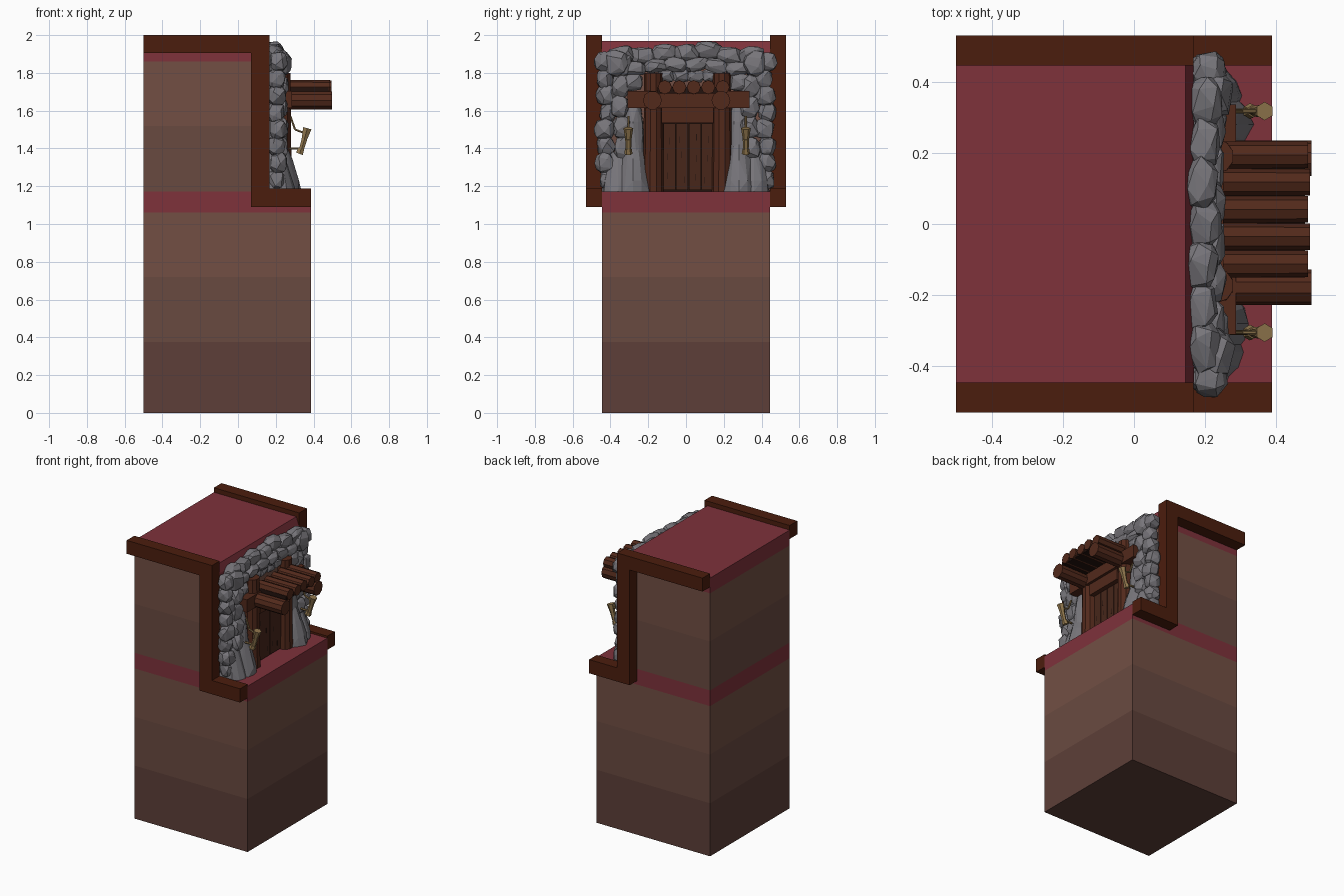
import bpy, bmesh, math, random
from mathutils import Vector

if "Cube" in bpy.data.objects:
    bpy.data.objects.remove(bpy.data.objects["Cube"])

random.seed(7)


def material(name, hex_code):
    vals = [int(hex_code[i:i + 2], 16) / 255 for i in (0, 2, 4)]
    m = bpy.data.materials.new(name)
    m.diffuse_color = [v / 12.92 if v < 0.04 else ((v + 0.055) / 1.055) ** 2.4 for v in vals] + [1]
    m.use_nodes = True
    m.node_tree.nodes["Principled BSDF"].inputs["Base Color"].default_value = m.diffuse_color
    return m


RED = material("red_turf", "7e323b")
SOIL = [material("soil_deep", "5d3f38"), material("soil_mid", "694a40"), material("soil_top", "724f44")]
TRIM = material("trim_wood", "4b1d0d")
LOG = material("log_wood", "52291b")
DARK = material("door_wood", "47261a")
GAP = material("dark_gap", "22120d")
STONE = material("stone", "77757a")
TAN = material("torch_wood", "92784e")


def finish(name, bm, mat):
    bmesh.ops.recalc_face_normals(bm, faces=bm.faces)
    me = bpy.data.meshes.new(name)
    bm.to_mesh(me)
    bm.free()
    me.materials.append(mat)
    ob = bpy.data.objects.new(name, me)
    bpy.context.collection.objects.link(ob)
    return ob


def prism(name, profile, y0, y1, mat):
    """Extrude an xz profile along y."""
    bm = bmesh.new()
    f = bm.faces.new([bm.verts.new((x, y0, z)) for x, z in profile])
    ext = bmesh.ops.extrude_face_region(bm, geom=[f])
    bmesh.ops.translate(bm, vec=(0, y1 - y0, 0),
                        verts=[v for v in ext["geom"] if isinstance(v, bmesh.types.BMVert)])
    return finish(name, bm, mat)


def box(name, x0, x1, y0, y1, z0, z1, mat):
    return prism(name, [(x0, z0), (x1, z0), (x1, z1), (x0, z1)], y0, y1, mat)


def log(name, a, b, r1, r2, mat, sides=8):
    """Faceted tapered cylinder from a to b."""
    a, b = Vector(a), Vector(b)
    bm = bmesh.new()
    bmesh.ops.create_cone(bm, cap_ends=True, segments=sides, radius1=r1, radius2=r2, depth=(b - a).length)
    bmesh.ops.rotate(bm, verts=bm.verts, matrix=Vector((0, 0, 1)).rotation_difference(b - a).to_matrix())
    bmesh.ops.translate(bm, verts=bm.verts, vec=(a + b) / 2)
    return finish(name, bm, mat)


def hull(name, points, mat):
    bm = bmesh.new()
    for p in points:
        bm.verts.new(p)
    bmesh.ops.convex_hull(bm, input=bm.verts)
    bmesh.ops.delete(bm, geom=[v for v in bm.verts if not v.link_faces], context="VERTS")
    return finish(name, bm, mat)


def rock(name, centre, half, n=22):
    """Chunky convex boulder: jittered, squared-off sphere points."""
    tilt = random.uniform(-0.2, 0.2)
    pts = []
    for i in range(n):
        h = 1 - 2 * (i + 0.5) / n
        t = i * 2.4 + random.uniform(-0.35, 0.35)
        r = math.sqrt(1 - h * h)
        d = [math.copysign(abs(c) ** 0.75, c) * random.uniform(0.88, 1.06)
             for c in (r * math.cos(t), r * math.sin(t), h)]
        x, y, z = (c * s for c, s in zip(d, half))
        pts.append(Vector(centre) + Vector((x, y * math.cos(tilt) - z * math.sin(tilt),
                                            y * math.sin(tilt) + z * math.cos(tilt))))
    return hull(name, pts, STONE)


# stepped cliff in soil bands with turf caps
W = 0.445
for i, (z0, z1) in enumerate([(0, 0.375), (0.375, 0.72), (0.72, 1.062)]):
    box(f"lower_soil_{i}", -0.5, 0.387, -W, W, z0, z1, SOIL[i])
box("lower_turf", -0.5, 0.387, -W, W, 1.062, 1.173, RED)
box("upper_soil_0", -0.5, 0.155, -W, W, 1.173, 1.52, SOIL[1])
box("upper_soil_1", -0.5, 0.155, -W, W, 1.52, 1.86, SOIL[2])
prism("upper_turf", [(-0.5, 1.86), (0.168, 1.86), (0.165, 1.91), (0.145, 1.968), (-0.5, 1.968)], -W, W, RED)

# stepped wooden trim on both sides
step = [(-0.5, 1.905), (0.07, 1.905), (0.07, 1.09), (0.387, 1.09), (0.387, 1.187),
        (0.167, 1.187), (0.167, 2.0), (-0.5, 2.0)]
for s, n in ((-1, "front"), (1, "back")):
    prism(f"trim_{n}", step, s * W, s * 0.53, TRIM)

# stone surround
for s, n in ((-1, "left"), (1, "right")):
    for i in range(8):
        z = 1.235 + i * 0.089
        big = 1 if i % 2 else 0.85
        rock(f"outer_rock_{n}_{i}", (0.205 + random.uniform(-0.01, 0.012),
             s * (0.42 + random.uniform(-0.012, 0.012)), z), (0.052, 0.058 * big, 0.058))
    for i in range(5):
        rock(f"inner_rock_{n}_{i}", (0.215, s * (0.345 + random.uniform(-0.015, 0.015)), 1.4 + i * 0.11),
             (0.056, 0.055, 0.066))
    # flared buttress stones beside the door
    for i, (cy, w, top, reach) in enumerate([(0.28, 0.095, 1.42, 0.335), (0.36, 0.085, 1.38, 0.305),
                                             (0.28, 0.075, 1.62, 0.285)]):
        pts = []
        for z, k in ((1.173, 1.0), (1.23, 0.92), (top - 0.08, 0.72), (top, 0.55)):
            for j in range(7):
                a = math.pi * (j / 6 - 0.5)
                q = k * random.uniform(0.92, 1.04)
                pts.append((0.165 + (reach - 0.165) * q * max(0, math.cos(a)) ** 0.6,
                            s * cy + w * q * math.sin(a), z))
        hull(f"buttress_{n}_{i}", pts, STONE)
    rock(f"shoulder_rock_{n}", (0.215, s * 0.285, 1.75), (0.05, 0.065, 0.05))
    rock(f"corner_rock_{n}", (0.22, s * 0.365, 1.85), (0.065, 0.07, 0.075))

# arch stones, two uneven courses
for i in range(7):
    y = -0.345 + i * 0.115
    rock(f"arch_rock_{i}", (0.195 + random.uniform(-0.008, 0.012), y, 1.915 - 0.25 * y * y + random.uniform(-0.012, 0.012)),
         (0.05, 0.075, 0.05))
for i in range(6):
    y = -0.27 + i * 0.108
    rock(f"arch_under_rock_{i}", (0.215, y, 1.845 - 0.3 * y * y), (0.045, 0.07, 0.04))
for i in range(4):
    rock(f"lintel_rock_{i}", (0.2, -0.105 + i * 0.077, 1.785), (0.045, 0.05, 0.038))

# door posts, cross beam and lintel
for y, n in ((-0.173, "left"), (0.19, "right")):
    log(f"post_{n}", (0.232, y, 1.173), (0.232, y, 1.8), 0.055, 0.048, LOG, 10)
    log(f"roof_side_log_{n}", (0.23, y - 0.005, 1.655), (0.498, y - 0.005, 1.655), 0.05, 0.05, LOG, 10)
box("cross_beam", 0.2, 0.287, -0.31, 0.335, 1.615, 1.705, LOG)
box("door_lintel", 0.17, 0.268, -0.13, 0.145, 1.535, 1.615, LOG)

# roof logs across the porch
for i in range(5):
    y = -0.112 + i * 0.0765
    log(f"roof_log_{i}", (0.25, y, 1.724), (0.488 + 0.006 * (i % 2), y, 1.724), 0.038, 0.037, LOG)
box("roof_underside", 0.25, 0.48, -0.15, 0.17, 1.69, 1.722, GAP)

# double plank door
box("door_recess", 0.15, 0.225, -0.135, 0.15, 1.173, 1.54, GAP)
for i in range(4):
    y = -0.118 + i * 0.065 + (0.004 if i > 1 else 0)
    box(f"door_plank_{i}", 0.2, 0.238, y, y + 0.0625, 1.18, 1.532, DARK)
    for k in range(3):
        z = 1.23 + k * 0.105 + random.uniform(-0.02, 0.02)
        yy = y + random.uniform(0.015, 0.045)
        box(f"plank_crack_{i}_{k}", 0.23, 0.2388, yy, yy + 0.003, z, z + 0.035, GAP)

# wall torches on bent brackets
for y, n in ((-0.305, "left"), (0.317, "right")):
    log(f"torch_handle_{n}", (0.33, y, 1.375), (0.352, y, 1.45), 0.014, 0.017, TAN, 6)
    log(f"torch_head_{n}", (0.35, y, 1.445), (0.367, y, 1.507), 0.016, 0.026, TAN, 6)
    log(f"torch_foot_{n}", (0.325, y, 1.372), (0.335, y, 1.398), 0.022, 0.018, TAN, 6)
    bends = [(0.278, 1.57), (0.302, 1.5), (0.35, 1.482)]
    for k in range(2):
        (xa, za), (xb, zb) = bends[k], bends[k + 1]
        log(f"bracket_{n}_{k}", (xa, y, za), (xb, y, zb), 0.006, 0.006, TAN, 6)
    log(f"bracket_low_{n}", (0.27, y, 1.4), (0.335, y, 1.4), 0.007, 0.007, TAN, 6)
